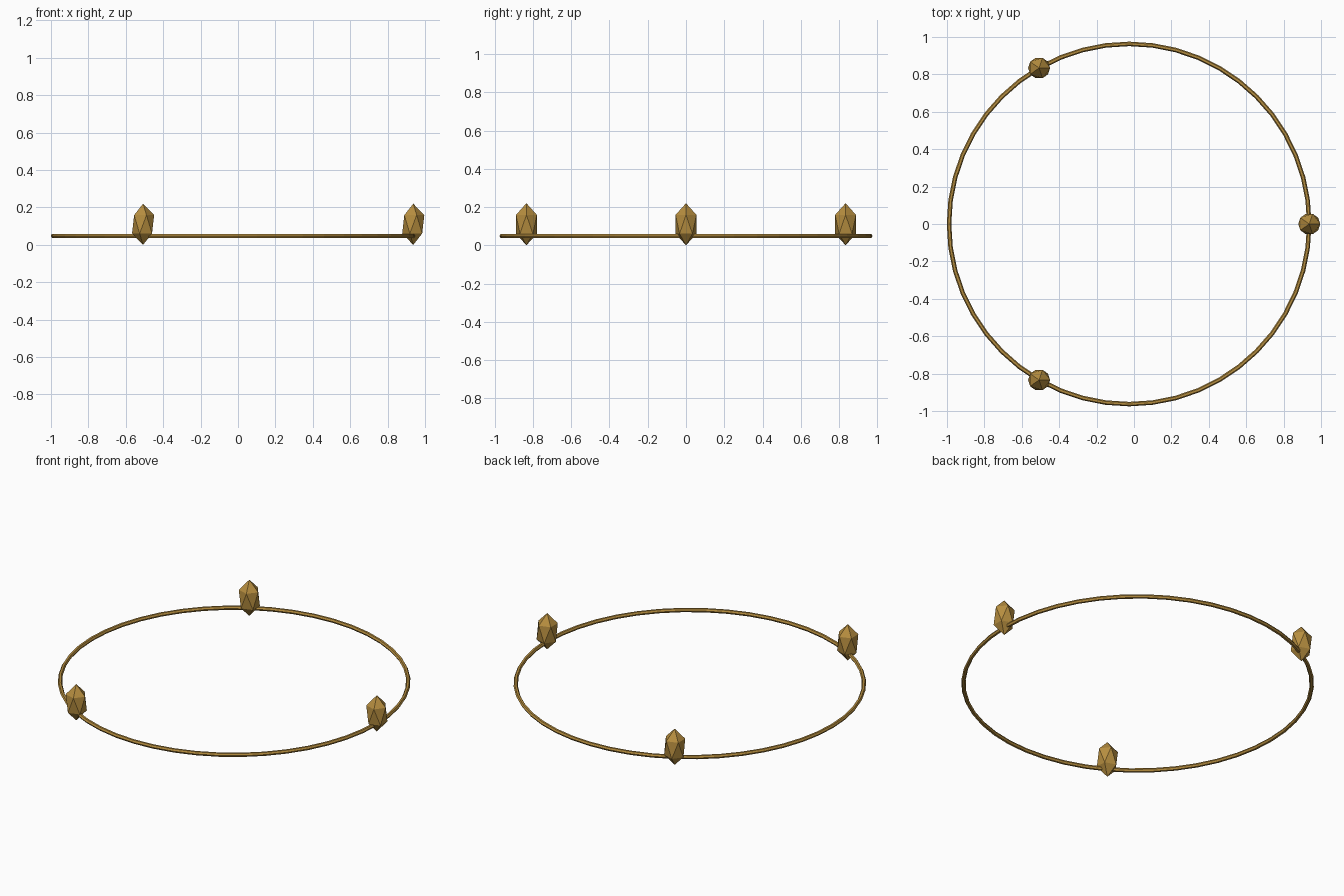
import bpy, math

cube = bpy.data.objects.get("Cube")
if cube:
    bpy.data.objects.remove(cube, do_unlink=True)

# Aged gold, shared by every part
gold = bpy.data.materials.new("aged_gold")
gold.use_nodes = True
colour = (0.47, 0.27, 0.05, 1)
gold.diffuse_color = colour
gold.node_tree.nodes["Principled BSDF"].inputs["Base Color"].default_value = colour

CENTRE_X = -0.026
RADIUS = 0.963


def finish(name):
    obj = bpy.context.object
    obj.name = name
    obj.data.materials.append(gold)
    bpy.ops.object.shade_flat()
    return obj


# Thin faceted band
bpy.ops.mesh.primitive_torus_add(
    major_segments=48, minor_segments=6,
    major_radius=RADIUS, minor_radius=0.012,
    location=(CENTRE_X, 0, 0.048))
finish("ring_band")

# Three tall twenty-sided crystals, evenly spaced and all facing the same way
for i, name in enumerate(("crystal_left", "crystal_back_right", "crystal_front_right")):
    angle = i * math.tau / 3
    bpy.ops.mesh.primitive_ico_sphere_add(
        subdivisions=1, radius=1,
        location=(CENTRE_X + RADIUS * math.cos(angle), RADIUS * math.sin(angle), 0.11))
    crystal = finish(name)
    crystal.scale = (0.066, 0.064, 0.11)
